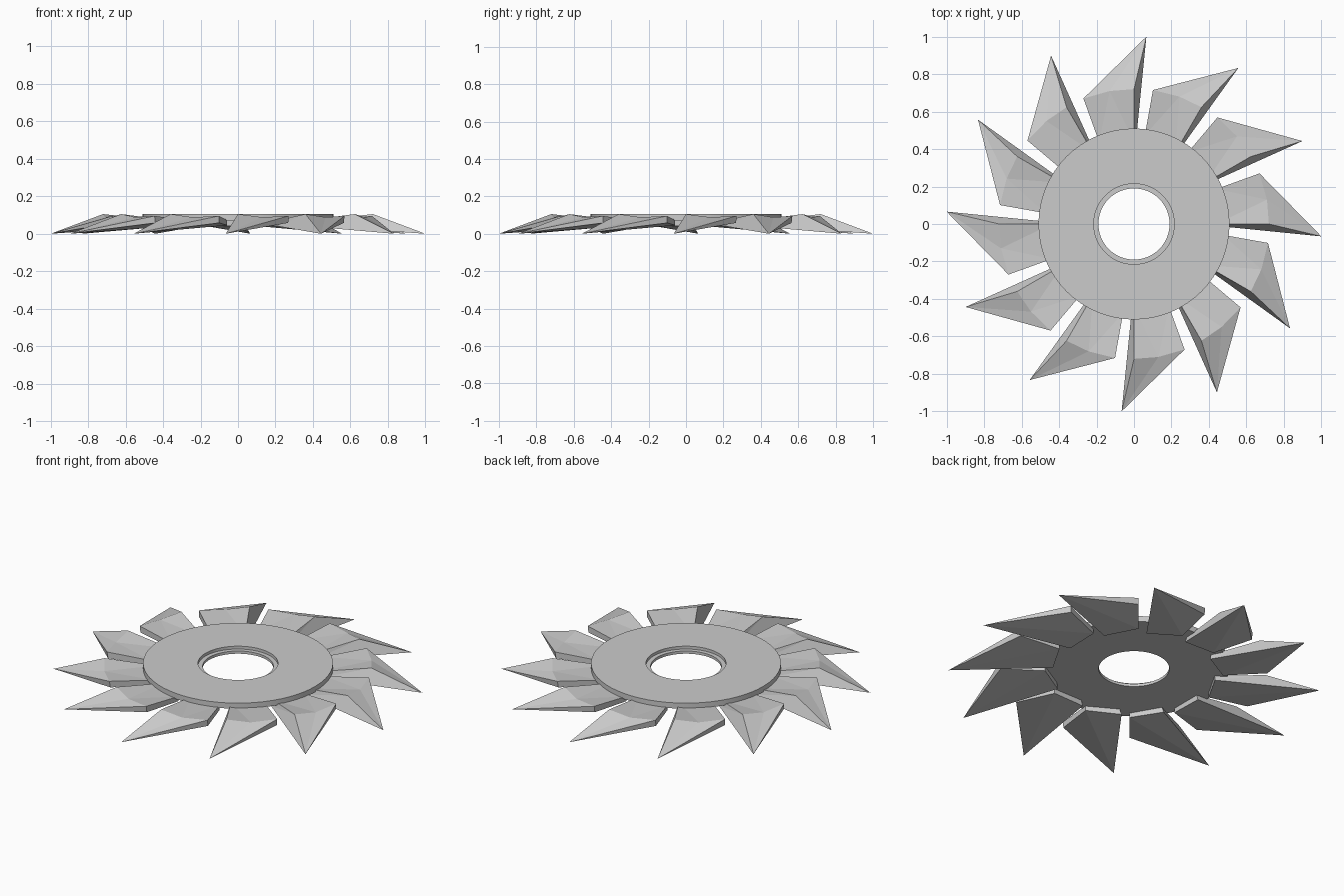
import bpy, bmesh
from math import pi, cos, sin
from mathutils import Matrix

if "Cube" in bpy.data.objects:
    bpy.data.objects.remove(bpy.data.objects["Cube"])


def finish(bm, name):
    bmesh.ops.recalc_face_normals(bm, faces=bm.faces[:])
    me = bpy.data.meshes.new(name)
    bm.to_mesh(me)
    bm.free()
    ob = bpy.data.objects.new(name, me)
    bpy.context.collection.objects.link(ob)
    return ob


def lathe(name, profile, n=64):
    """Closed (radius, z) profile turned around the z axis."""
    bm = bmesh.new()
    rings = [[bm.verts.new((r * cos(2 * pi * i / n), r * sin(2 * pi * i / n), z))
              for r, z in profile] for i in range(n)]
    k = len(profile)
    for i in range(n):
        a, b = rings[i], rings[(i + 1) % n]
        for j in range(k):
            bm.faces.new((a[j], b[j], b[(j + 1) % k], a[(j + 1) % k]))
    return finish(bm, name)


# Hub disc with a stepped centre hole
disc = lathe("hub_disc", [(0.19, 0.072), (0.51, 0.072), (0.51, 0.105),
                          (0.215, 0.105), (0.215, 0.088), (0.19, 0.088)])
bpy.context.view_layer.objects.active = disc
disc.select_set(True)
bpy.ops.object.shade_smooth_by_angle()

# One faceted blade pointing to +y
POINTS = dict(
    tip=(0.066, 1.0, 0.0),
    left=(-0.27, 0.67, 0.095), mid=(-0.13, 0.71, 0.088), right=(0.0, 0.72, 0.105),
    root_l=(-0.187, 0.44, 0.073), root_r=(0.0, 0.44, 0.073),
    left_low=(-0.268, 0.665, 0.058),
    root_l_low=(-0.187, 0.44, 0.045), root_r_low=(0.01, 0.44, 0.04))
FACES = ["tip mid left", "tip right mid",                      # outer facets
         "left mid root_l", "mid root_r root_l", "mid right root_r",  # root top
         "tip root_r_low right", "right root_r_low root_r",    # right flank
         "tip left left_low", "left root_l root_l_low left_low",  # left flank
         "root_l root_r root_r_low root_l_low",                # inner end
         "tip left_low root_l_low", "tip root_l_low root_r_low"]  # underside
bm = bmesh.new()
v = {k: bm.verts.new(p) for k, p in POINTS.items()}
for f in FACES:
    bm.faces.new([v[k] for k in f.split()])
blade = finish(bm, "blade_01")

# Twelve blades around the hub
for i in range(1, 12):
    copy = bpy.data.objects.new(f"blade_{i + 1:02d}", blade.data)
    copy.matrix_world = Matrix.Rotation(i * pi / 6, 4, 'Z')
    bpy.context.collection.objects.link(copy)
